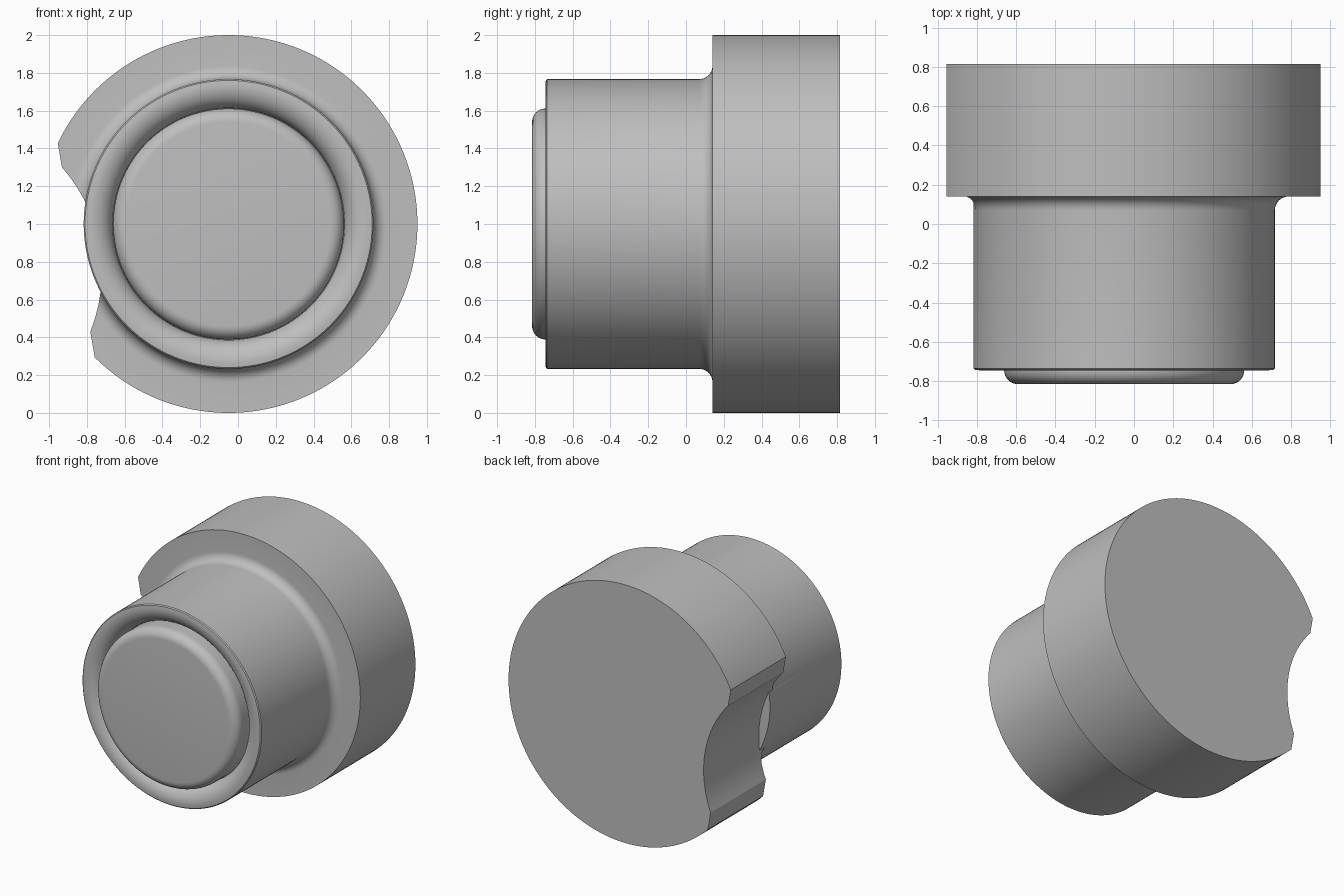
import bpy, bmesh, math

if "Cube" in bpy.data.objects:
    bpy.data.objects.remove(bpy.data.objects["Cube"])

CX, CZ, SEG = -0.05, 1.0, 160


def finish(name, bm):
    bmesh.ops.recalc_face_normals(bm, faces=bm.faces)
    me = bpy.data.meshes.new(name)
    bm.to_mesh(me)
    bm.free()
    ob = bpy.data.objects.new(name, me)
    bpy.context.collection.objects.link(ob)
    me.materials.append(grey)
    return ob


def lathe(name, profile):
    """Revolve (radius, y) points round the y axis and cap both ends."""
    bm = bmesh.new()
    rings = []
    for r, y in profile:
        rings.append([bm.verts.new((CX + r * math.cos(2 * math.pi * i / SEG), y,
                                    CZ + r * math.sin(2 * math.pi * i / SEG)))
                      for i in range(SEG)])
    for a, b in zip(rings, rings[1:]):
        for i in range(SEG):
            j = (i + 1) % SEG
            bm.faces.new((a[i], a[j], b[j], b[i]))
    bm.faces.new(rings[0])
    bm.faces.new(rings[-1])
    return finish(name, bm)


def arc(r0, y0, rad_r, rad_y, a0, a1, n=8):
    pts = []
    for i in range(n + 1):
        a = math.radians(a0 + (a1 - a0) * i / n)
        pts.append((r0 + rad_r * math.cos(a), y0 + rad_y * math.sin(a)))
    return pts


def boolean(ob, other, op):
    m = ob.modifiers.new("boolean", 'BOOLEAN')
    m.operation = op
    m.solver = 'EXACT'
    m.object = other
    bpy.ops.object.select_all(action='DESELECT')
    bpy.context.view_layer.objects.active = ob
    ob.select_set(True)
    bpy.ops.object.modifier_apply(modifier=m.name)
    bpy.data.objects.remove(other)


grey = bpy.data.materials.new("plain grey")
grey.diffuse_color = (0.52, 0.52, 0.52, 1)
grey.use_nodes = True
grey.node_tree.nodes["Principled BSDF"].inputs["Base Color"].default_value = grey.diffuse_color

# Flange with a fillet where it meets the barrel
flange = lathe("flange", [(0.763, 0.066)]
               + arc(0.837, 0.07, 0.07, 0.07, 180, 90)
               + [(1.0, 0.14), (1.0, 0.815)])

# Notch cutter: flat chord with a shallow scooped arc
half, R = 0.441, 0.84
c = math.sqrt(R * R - half * half)
a_max = math.asin(half / R)
outline = [(0.8, 0.0)]
for i in range(33):
    a = a_max * (1 - i / 16)
    outline.append((R * math.sin(a), R * math.cos(a) - c))
outline += [(-0.8, 0.0), (-0.8, -0.5), (0.8, -0.5)]
bm = bmesh.new()
loops = [[bm.verts.new((-0.857 - 0.17 * u + 0.985 * v, y, 0.865 + 0.985 * u + 0.17 * v))
          for u, v in outline] for y in (0.0, 1.0)]
for lp in loops:
    bm.faces.new(lp)
n = len(outline)
for i in range(n):
    j = (i + 1) % n
    bm.faces.new((loops[0][i], loops[0][j], loops[1][j], loops[1][i]))
cutter = finish("notch_cutter", bm)
cutter.hide_render = True
boolean(flange, cutter, 'DIFFERENCE')

# Barrel with rounded lip, groove and raised round-edged front button
barrel = lathe("barrel", [(0.767, 0.14), (0.767, -0.735), (0.760, -0.742)]
               + arc(0.735, -0.635, 0.122, 0.11, 270, 180, 10)
               + [(0.611, -0.635)]
               + arc(0.541, -0.745, 0.07, 0.07, 0, -90))
boolean(flange, barrel, 'UNION')
flange.name = "flanged_plug"

bpy.ops.object.select_all(action='DESELECT')
bpy.context.view_layer.objects.active = flange
flange.select_set(True)
bpy.ops.object.shade_smooth_by_angle(angle=math.radians(30))
